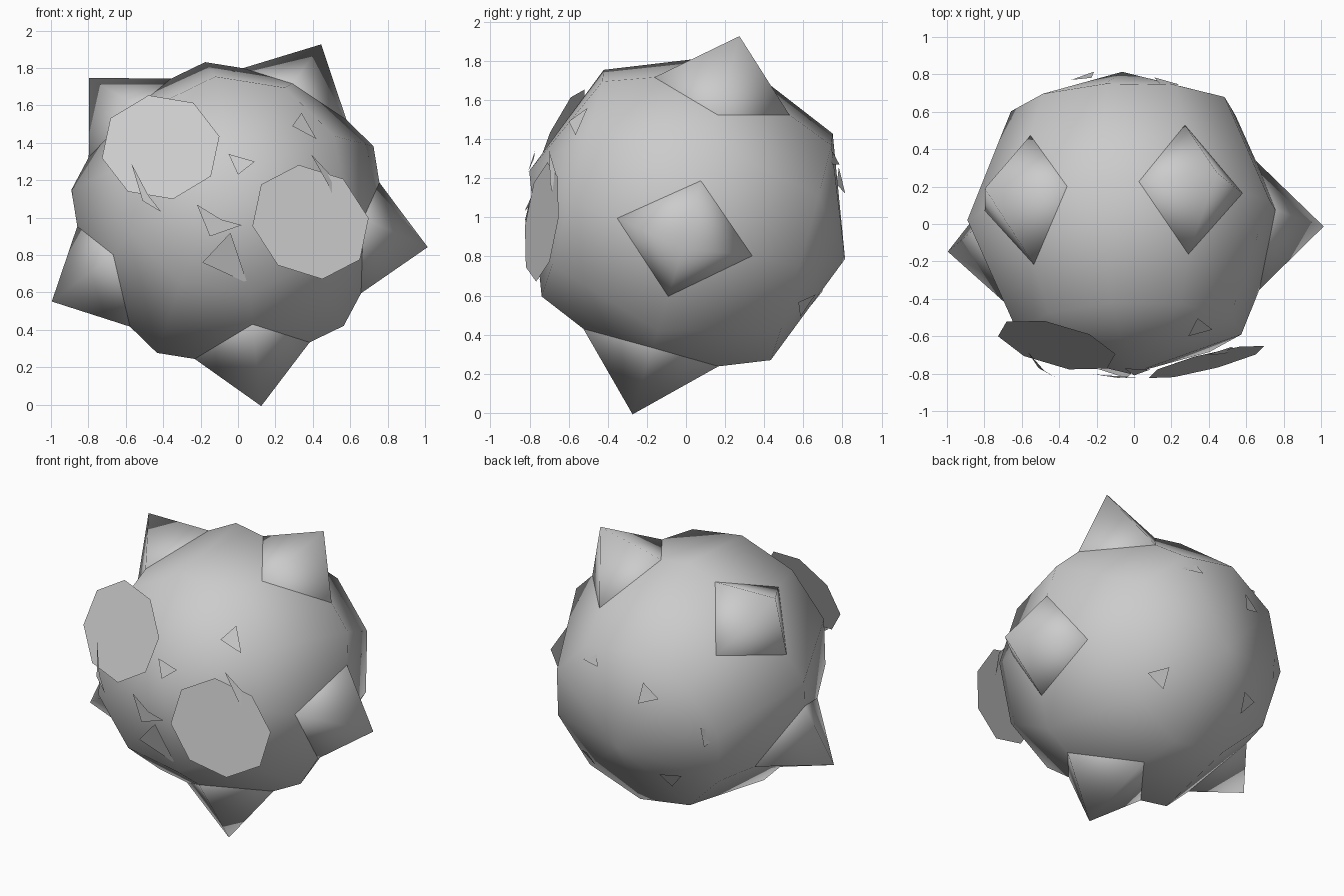
import bpy, bmesh, math
from mathutils import Vector, Matrix

if "Cube" in bpy.data.objects:
    bpy.data.objects.remove(bpy.data.objects["Cube"])

C = Vector((-0.042, 0.006, 1.012))          # body centre
U = Vector((0.455, 0.25, 0.855)).normalized()   # tilted up axis
X = Vector((0.89, -0.10, -0.445))
X = (X - U * X.dot(U)).normalized()         # tilted right axis
F = X.cross(U).normalized()                 # tilted front axis
if F.y > 0:
    F = -F
R = 0.86

grey = bpy.data.materials.new("grey")
grey.diffuse_color = (0.6, 0.6, 0.6, 1)
grey.use_nodes = True
grey.node_tree.nodes["Principled BSDF"].inputs["Base Color"].default_value = grey.diffuse_color


def make(name, bm, smooth=False):
    me = bpy.data.meshes.new(name)
    bm.to_mesh(me)
    bm.free()
    me.materials.append(grey)
    for p in me.polygons:
        p.use_smooth = smooth
    ob = bpy.data.objects.new(name, me)
    bpy.context.collection.objects.link(ob)
    return ob


def plate(name, pts, normal):
    bm = bmesh.new()
    f = bm.faces.new([bm.verts.new(p) for p in pts])
    f.normal_update()
    if f.normal.dot(normal) < 0:
        f.normal_flip()
    return make(name, bm)


# round low-poly body, poles along the front axis, slightly flattened poles
bm = bmesh.new()
bmesh.ops.create_uvsphere(bm, u_segments=10, v_segments=4, radius=R)
for v in bm.verts:
    if abs(v.co.z) > R * 0.9:
        v.co.z *= 0.975
side = F.cross(U)
rot = Matrix((U, side, F)).transposed().to_4x4() @ Matrix.Rotation(math.radians(18), 4, 'Z')
bmesh.ops.transform(bm, matrix=Matrix.Translation(C) @ rot, verts=bm.verts)
bmesh.ops.recalc_face_normals(bm, faces=bm.faces)
make("body", bm, True)

# five four-sided spikes in a star around the body
for i in range(5):
    a = math.radians(90 + 72 * i)
    d = X * math.cos(a) + U * math.sin(a)
    t = F.cross(d)
    bm = bmesh.new()
    tip = bm.verts.new(C + d * 1.07)
    base = [bm.verts.new(C + d * 0.52 + v * 0.55) for v in (F, t, -F, -t)]
    for k in range(4):
        bm.faces.new((tip, base[k], base[(k + 1) % 4]))
    bm.faces.new(base[::-1])
    bmesh.ops.recalc_face_normals(bm, faces=bm.faces)
    make("spike_%d" % (i + 1), bm, True)

# octagonal eye plates
for name, s in (("left_eye", -1), ("right_eye", 1)):
    yaw = math.radians(15) * s
    n = F * math.cos(yaw) + X * math.sin(yaw)
    ex = X * math.cos(yaw) - F * math.sin(yaw)
    c = C + Vector((0.02, -0.005, -0.01)) + X * 0.45 * s + F * 0.715 - U * 0.02
    pts = []
    for k in range(8):
        a = math.radians(45 * k - 8)
        pts.append(c + ex * 0.335 * math.cos(a) + U * 0.30 * math.sin(a))
    plate(name, pts, n)


# small face marks, drawn in front view and laid onto the body
def front_mark(name, xz, r):
    pts = []
    for x, z in xz:
        dx, dz = x - C.x, z - C.z
        pts.append(Vector((x, C.y - math.sqrt(max(r * r - dx * dx - dz * dz, 0)), z)))
    plate(name, pts, Vector((0, -1, 0)))


front_mark("mouth", [(-0.22, 1.07), (-0.15, 0.90), (0.02, 0.96), (-0.09, 0.99)], 0.83)
front_mark("chin_mark", [(-0.19, 0.76), (-0.04, 0.92), (0.05, 0.65)], 0.835)
front_mark("brow_mark", [(-0.05, 1.34), (0.09, 1.30), (0.0, 1.23)], 0.845)
front_mark("side_mark", [(0.34, 1.56), (0.42, 1.42), (0.29, 1.49)], 0.84)
front_mark("left_crescent", [(-0.57, 1.29), (-0.51, 1.09), (-0.41, 1.03), (-0.48, 1.12)], 0.91)
front_mark("right_crescent", [(0.39, 1.34), (0.52, 1.20), (0.54, 1.04), (0.48, 1.18)], 0.89)

# triangular spots on the back
for i, d in enumerate([(0.25, 0.88, 0.35), (-0.23, 0.83, 0.18), (-0.54, 0.59, -0.08),
                       (-0.31, 0.66, -0.43), (0.36, 0.63, -0.48)]):
    n = Vector(d).normalized()
    tx = Vector((0, 0, 1)).cross(n).normalized()
    ty = n.cross(tx)
    pts = []
    for k in range(3):
        a = math.radians(90 + 120 * k + 20 * i)
        pts.append(C + n * 0.83 + (tx * math.cos(a) + ty * math.sin(a)) * 0.08)
    plate("back_spot_%d" % (i + 1), pts, n)
